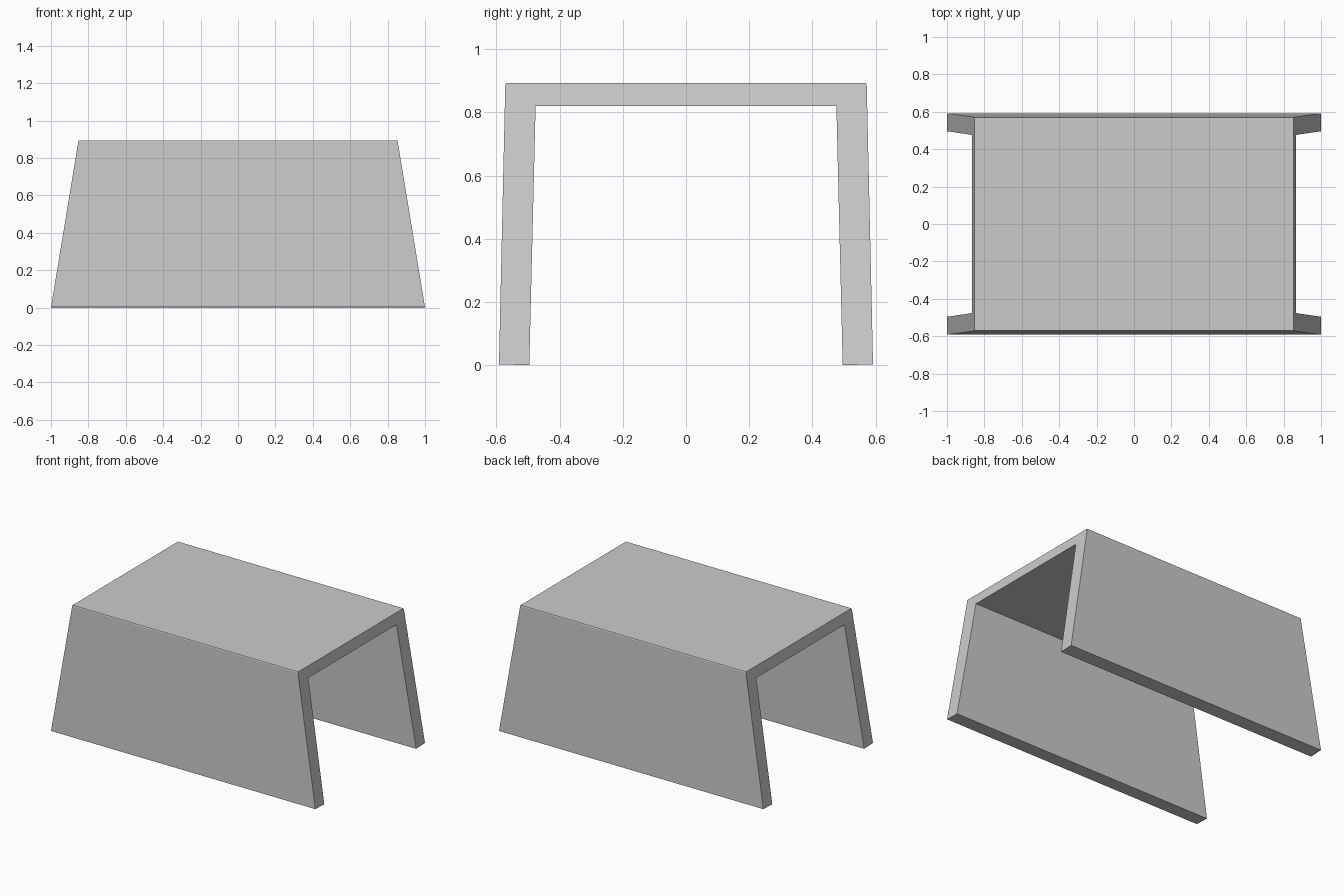
import bpy, bmesh

if "Cube" in bpy.data.objects:
    bpy.data.objects.remove(bpy.data.objects["Cube"])

HEIGHT, HALF_BASE, HALF_TOP = 0.893, 1.0, 0.853

# Right half of the U-shaped cross-section (y, z), from the inner corner
# down the leaning side wall and up to the softened top edge
half = [(0.476, 0.82), (0.496, 0.0), (0.592, 0.003), (0.572, 0.888), (0.569, HEIGHT)]
profile = half + [(-y, z) for y, z in reversed(half)]


def half_length(z):
    """The ends lean inwards towards the top."""
    return HALF_BASE + (HALF_TOP - HALF_BASE) * z / HEIGHT


# Tapered channel: two side walls joined by a flat top, open at both ends
bm = bmesh.new()
ends = [[bm.verts.new((s * half_length(z), y, z)) for y, z in profile] for s in (-1, 1)]
for ring in ends:
    bm.faces.new(ring)
n = len(profile)
for i in range(n):
    j = (i + 1) % n
    bm.faces.new((ends[0][i], ends[0][j], ends[1][j], ends[1][i]))
bmesh.ops.recalc_face_normals(bm, faces=bm.faces)

mesh = bpy.data.meshes.new("tapered_table")
bm.to_mesh(mesh)
bm.free()
table = bpy.data.objects.new("tapered_table", mesh)
bpy.context.collection.objects.link(table)
